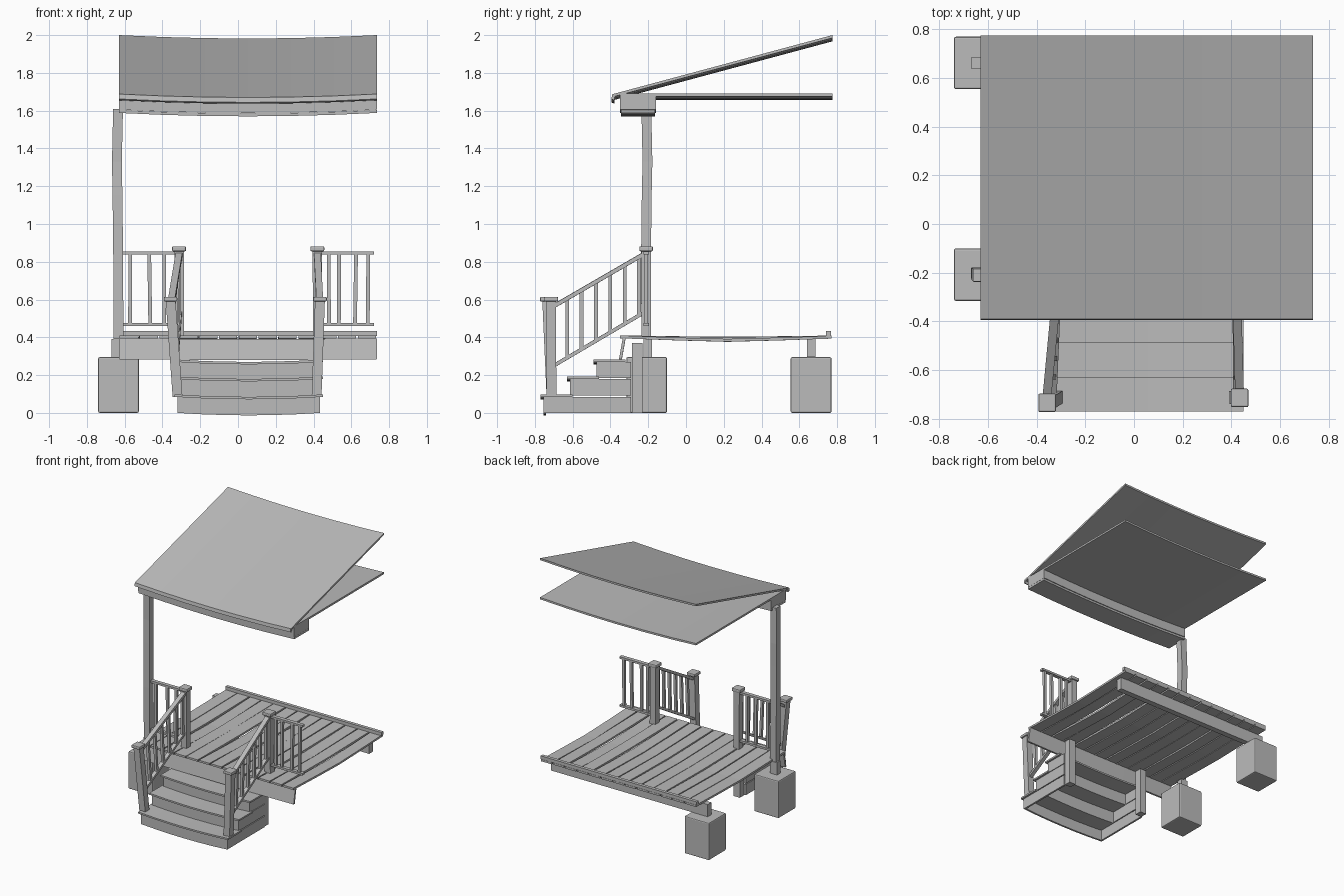
import bpy, bmesh, random
from mathutils import Vector

random.seed(4)
if "Cube" in bpy.data.objects:
    bpy.data.objects.remove(bpy.data.objects["Cube"])

grey = bpy.data.materials.new("weathered grey")
grey.use_nodes = True
tone = (0.5, 0.5, 0.5, 1)
grey.diffuse_color = tone
grey.node_tree.nodes["Principled BSDF"].inputs["Base Color"].default_value = tone


def loft(name, rings):
    """Closed solid through matching four-cornered rings."""
    bm = bmesh.new()
    rows = [[bm.verts.new(p) for p in ring] for ring in rings]
    for a, b in zip(rows, rows[1:]):
        for i in range(4):
            j = (i + 1) % 4
            bm.faces.new((a[i], a[j], b[j], b[i]))
    bm.faces.new(rows[0][::-1])
    bm.faces.new(rows[-1])
    bmesh.ops.recalc_face_normals(bm, faces=bm.faces)
    mesh = bpy.data.meshes.new(name)
    bm.to_mesh(mesh)
    bm.free()
    mesh.materials.append(grey)
    obj = bpy.data.objects.new(name, mesh)
    bpy.context.collection.objects.link(obj)
    return obj


def sagged(name, x, section, sag=0.0, segs=6):
    """Sweep a (y, z) section along x, dipping in the middle."""
    rings = []
    for i in range(segs + 1):
        t = i / segs
        dip = sag * 4 * t * (1 - t)
        rings.append([(x[0] + (x[1] - x[0]) * t, y, z - dip) for y, z in section])
    return loft(name, rings)


def rect(y0, y1, z0, z1):
    return [(y0, z0), (y1, z0), (y1, z1), (y0, z1)]


def box(name, x, y, z):
    return sagged(name, x, rect(*y, *z), segs=1)


def upright(name, points, w, d=None):
    """Post through points, with level square sections."""
    w, d = w / 2, (d or w) / 2
    corners = [(-w, -d), (w, -d), (w, d), (-w, d)]
    return loft(name, [[(x + a, y + b, z) for a, b in corners] for x, y, z in points])


def rail(name, a, b, w, h):
    """Straight bar between two points, section w wide and h high."""
    a, b = Vector(a), Vector(b)
    side = (b - a).cross(Vector((0, 0, 1))).normalized() * w / 2
    up = Vector((0, 0, h / 2))
    return loft(name, [[p - side - up, p + side - up, p + side + up, p - side + up]
                       for p in (a, b)])


def bevel(obj, width):
    mod = obj.modifiers.new("Bevel", "BEVEL")
    mod.width = width
    mod.segments = 2


X0, X1 = -0.63, 0.735

# Roof sheet, ceiling and eaves beam
sagged("roof", (X0, X1), [(-0.39, 1.672), (0.775, 1.985), (0.775, 2.0), (-0.39, 1.687)], 0.018)
sagged("roof_edge", (X0, X1), [(-0.395, 1.662), (-0.38, 1.655), (-0.375, 1.688), (-0.39, 1.688)], 0.018)
sagged("ceiling", (X0, X1), rect(-0.17, 0.775, 1.675, 1.69), 0.018)
sagged("eaves_beam", (X0, X1), rect(-0.35, -0.16, 1.605, 1.69), 0.018)
sagged("eaves_trim", (X0, X1), rect(-0.345, -0.165, 1.588, 1.604), 0.018)

# Tall bent post
upright("porch_post", [(-0.633, -0.21, 0.39), (-0.634, -0.212, 0.8), (-0.638, -0.208, 1.15),
                       (-0.641, -0.204, 1.33), (-0.635, -0.21, 1.61)], 0.052)

# Foundation blocks and the beams on them
for name, y in (("front", -0.208), ("back", 0.662)):
    bevel(box(name + "_block", (-0.74, -0.525), (y - 0.108, y + 0.108), (0, 0.295)), 0.008)
box("back_beam", (-0.67, 0.7), (0.64, 0.685), (0.295, 0.392))
box("front_beam", (-0.67, -0.61), (-0.225, -0.18), (0.295, 0.392))

# Uneven deck boards, front fascia and back lip
count = 13
pitch = (X1 - X0) / count
for i in range(count):
    x = X0 + i * pitch
    gap = random.uniform(0.002, 0.006)
    skew = random.uniform(-0.005, 0.005)
    dip = random.uniform(0.004, 0.02)
    rings = []
    for y, k in ((-0.35, 0), (-0.05, 0.6), (0.22, 1), (0.5, 0.6), (0.77, 0.1)):
        a, b = x + gap + skew * k, x + pitch - gap + skew * k
        z = 0.41 - dip * k
        rings.append([(a, y, z - 0.015), (b, y, z - 0.015), (b, y, z), (a, y, z)])
    loft("deck_board", rings)
sagged("deck_fascia", (X0, X1), [(-0.355, 0.284), (-0.34, 0.284), (-0.32, 0.395), (-0.335, 0.395)], 0.004)
box("back_lip", (X0, X1), (0.742, 0.768), (0.408, 0.434))

# Hollow steps with sagging treads and risers
steps = ((-0.755, -0.60, 0.008, 0.085), (-0.615, -0.46, 0.1, 0.18), (-0.475, -0.32, 0.193, 0.27))
for y, back, z0, z1 in steps:
    sagged("tread", (-0.335, 0.45), rect(y - 0.015, back, z1, z1 + 0.013), 0.013)
    sagged("riser", (-0.32, 0.435), rect(y, y + 0.015, z0 - 0.008, z1), 0.013)
    for x in (-0.32, 0.42):
        box("step_side", (x, x + 0.015), (y + 0.015, -0.29), (z0 - 0.008, z1))
for x in (-0.31, 0.375):
    box("stair_leg", (x, x + 0.055), (-0.285, -0.23), (0, 0.37))

# Newel posts, railings and balusters on each side of the stairs
sides = (
    ("right", -0.32, -0.357, -0.735, -0.312, -0.61, (-0.47, -0.39, -0.57)),
    ("left", 0.416, 0.434, -0.715, 0.42, 0.72, (0.48, 0.535, 0.625, 0.69)),
)
for side, base_x, top_x, top_y, up_x, end_x, bars in sides:
    upright(side + "_lower_newel", [(base_x, -0.712, 0.085), (top_x, top_y, 0.6)], 0.052)
    bevel(box(side + "_lower_cap", (top_x - 0.036, top_x + 0.036), (top_y - 0.038, top_y + 0.038),
              (0.59, 0.614)), 0.006)
    upright(side + "_upper_newel", [(up_x + 0.002, -0.21, 0.4), (up_x, -0.21, 0.86)], 0.05)
    bevel(box(side + "_upper_cap", (up_x - 0.037, up_x + 0.037), (-0.247, -0.175), (0.855, 0.882)), 0.007)

    # Sloped stair railing
    low = Vector(((base_x * 2 + top_x) / 3, -0.7, 0.25))
    top = Vector((top_x, -0.7, 0.565))
    low_end, top_end = Vector((up_x, -0.225, 0.53)), Vector((up_x, -0.225, 0.84))
    rail(side + "_stair_handrail", top, top_end, 0.036, 0.024)
    rail(side + "_stair_lower_rail", low, low_end, 0.03, 0.022)
    for i in range(6):
        t = 0.15 + i * 0.16
        foot, head = low.lerp(low_end, t), top.lerp(top_end, t)
        upright(side + "_stair_baluster", [foot, head], 0.02)

    # Level deck railing
    for z, part in ((0.847, "handrail"), (0.467, "lower_rail")):
        rail(f"{side}_deck_{part}", (up_x, -0.21, z), (end_x, -0.21, z), 0.03, 0.016)
    for x in bars:
        lean = random.uniform(-0.008, 0.008)
        upright(side + "_deck_baluster", [(x + lean, -0.21, 0.467), (x, -0.21, 0.847)], 0.02)
